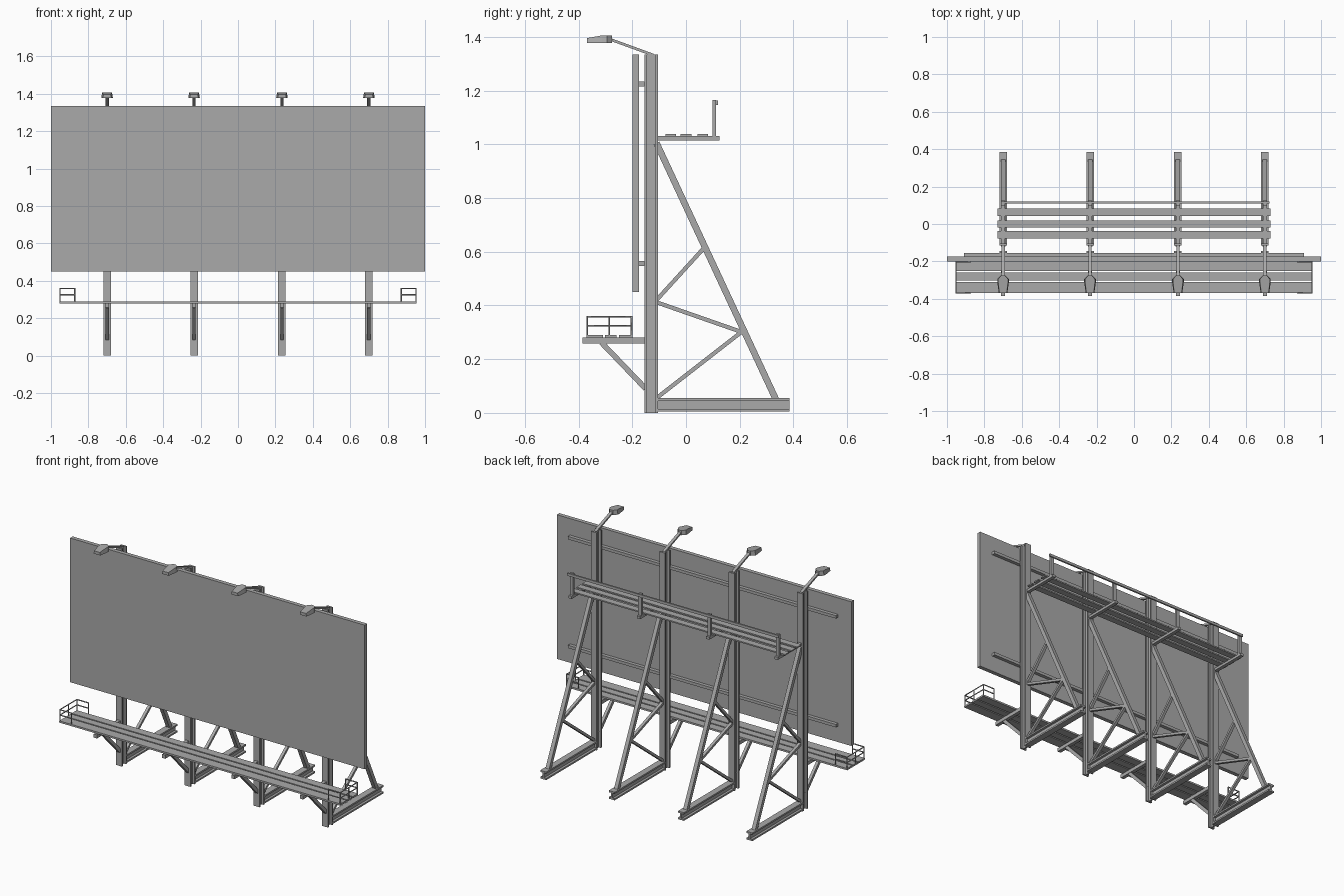
import bpy, bmesh
from mathutils import Vector, Matrix

if "Cube" in bpy.data.objects:
    bpy.data.objects.remove(bpy.data.objects["Cube"], do_unlink=True)

steel = bpy.data.materials.new("grey steel")
steel.use_nodes = True
grey = (0.4, 0.4, 0.4, 1)
steel.diffuse_color = grey
steel.node_tree.nodes["Principled BSDF"].inputs["Base Color"].default_value = grey

BAYS = (-0.7, -0.235, 0.235, 0.7)


def finish(name, bm):
    bmesh.ops.recalc_face_normals(bm, faces=bm.faces)
    mesh = bpy.data.meshes.new(name)
    bm.to_mesh(mesh)
    bm.free()
    mesh.materials.append(steel)
    obj = bpy.data.objects.new(name, mesh)
    bpy.context.collection.objects.link(obj)
    return obj


def box(bm, x, y, z):
    """Box from (min, max) pairs."""
    size = [b - a for a, b in (x, y, z)]
    mid = [(a + b) / 2 for a, b in (x, y, z)]
    bmesh.ops.create_cube(bm, size=1, matrix=Matrix.Translation(mid) @ Matrix.Diagonal((*size, 1)))


def bar(bm, a, b, width, depth):
    """Straight bar between two points; width lies along x for bars in the yz plane."""
    a, b = Vector(a), Vector(b)
    along = (b - a).normalized()
    side = Vector((1, 0, 0)) if abs(along.x) < 0.9 else Vector((0, 1, 0))
    other = along.cross(side).normalized()
    turn = Matrix((side, other, along)).transposed().to_4x4()
    scale = Matrix.Diagonal((width, depth, (b - a).length, 1))
    bmesh.ops.create_cube(bm, size=1, matrix=Matrix.Translation((a + b) / 2) @ turn @ scale)


def tube(name, points, radius):
    """Round rail through points."""
    curve = bpy.data.curves.new(name, "CURVE")
    curve.dimensions = "3D"
    curve.bevel_depth = radius
    curve.bevel_resolution = 1
    curve.use_fill_caps = True
    spline = curve.splines.new("POLY")
    spline.points.add(len(points) - 1)
    for p, co in zip(spline.points, points):
        p.co = (*co, 1)
    curve.materials.append(steel)
    obj = bpy.data.objects.new(name, curve)
    bpy.context.collection.objects.link(obj)


# Display panel and its back rails
bm = bmesh.new()
box(bm, (-1, 1), (-0.2, -0.175), (0.45, 1.335))
finish("display_panel", bm)
bm = bmesh.new()
for z in (0.557, 1.225):
    box(bm, (-0.91, 0.91), (-0.176, -0.154), (z - 0.009, z + 0.009))
finish("panel_rails", bm)

for i, x in enumerate(BAYS, 1):
    wide = (x - 0.02, x + 0.02)
    web = (x - 0.005, x + 0.005)

    # Upright I-beam
    bm = bmesh.new()
    box(bm, wide, (-0.155, -0.145), (0, 1.335))
    box(bm, wide, (-0.115, -0.105), (0, 1.335))
    box(bm, web, (-0.145, -0.115), (0, 1.335))
    finish(f"post_{i}", bm)

    # Ground I-beam
    bm = bmesh.new()
    box(bm, wide, (-0.105, 0.385), (0.005, 0.015))
    box(bm, wide, (-0.105, 0.385), (0.045, 0.055))
    box(bm, web, (-0.105, 0.385), (0.015, 0.045))
    finish(f"ground_beam_{i}", bm)

    # Rear truss
    bm = bmesh.new()
    bar(bm, (x, -0.11, 1.005), (x, 0.335, 0.05), 0.024, 0.024)
    for a, b in (((-0.11, 0.42), (0.065, 0.612)),
                 ((-0.11, 0.412), (0.205, 0.302)),
                 ((-0.11, 0.055), (0.205, 0.3))):
        bar(bm, (x, *a), (x, *b), 0.018, 0.015)
    finish(f"rear_truss_{i}", bm)

    # Catwalk brackets, front strut and rear rail post
    bm = bmesh.new()
    box(bm, (x - 0.011, x + 0.011), (-0.385, -0.15), (0.258, 0.28))
    bar(bm, (x, -0.315, 0.262), (x, -0.15, 0.09), 0.018, 0.02)
    finish(f"front_bracket_{i}", bm)
    bm = bmesh.new()
    box(bm, (x - 0.011, x + 0.011), (-0.11, 0.125), (1.015, 1.031))
    box(bm, (x - 0.011, x + 0.011), (0.098, 0.112), (1.03, 1.165))
    finish(f"rear_bracket_{i}", bm)

    # Lamp arm and tapered head
    bm = bmesh.new()
    bar(bm, (x, -0.12, 1.332), (x, -0.29, 1.394), 0.018, 0.01)
    finish(f"lamp_arm_{i}", bm)
    bm = bmesh.new()
    outline = [(0.012, -0.275), (0.031, -0.295), (0.031, -0.312), (0.023, -0.368)]
    ring = outline + [(-px, py) for px, py in reversed(outline)]
    base = bm.faces.new([bm.verts.new((x + px, py, 1.378)) for px, py in ring])
    top = bmesh.ops.extrude_face_region(bm, geom=[base])["geom"]
    for v in (g for g in top if isinstance(g, bmesh.types.BMVert)):
        v.co.z = 1.396 if v.co.y < -0.35 else 1.406
        v.co.x = x + (v.co.x - x) * 0.85
    finish(f"lamp_head_{i}", bm)

# Catwalk planks
bm = bmesh.new()
for y0, y1 in ((-0.37, -0.31), (-0.302, -0.258), (-0.25, -0.2)):
    box(bm, (-0.955, 0.955), (y0, y1), (0.279, 0.29))
finish("front_planks", bm)
bm = bmesh.new()
for y in (-0.057, 0.0, 0.062):
    box(bm, (-0.73, 0.73), (y - 0.02, y + 0.02), (1.03, 1.038))
finish("rear_planks", bm)

# Rear handrail
bm = bmesh.new()
box(bm, (-0.711, 0.725), (0.11, 0.12), (1.147, 1.163))
finish("rear_handrail", bm)

# Guard rails at both ends of the front catwalk
for side, s in (("left", 1), ("right", -1)):
    inner, outer, front, back = s * 0.873, s * 0.952, -0.368, -0.203
    for label, z in (("top", 0.358), ("middle", 0.325)):
        tube(f"{side}_guard_{label}_rail",
             [(inner, front, z), (outer, front, z), (outer, back, z), (inner, back, z)], 0.0035)
    for n, (px, py) in enumerate([(inner, front), (outer, front), (outer, (front + back) / 2),
                                  (outer, back), (inner, back)], 1):
        tube(f"{side}_guard_post_{n}", [(px, py, 0.285), (px, py, 0.36)], 0.0035)
